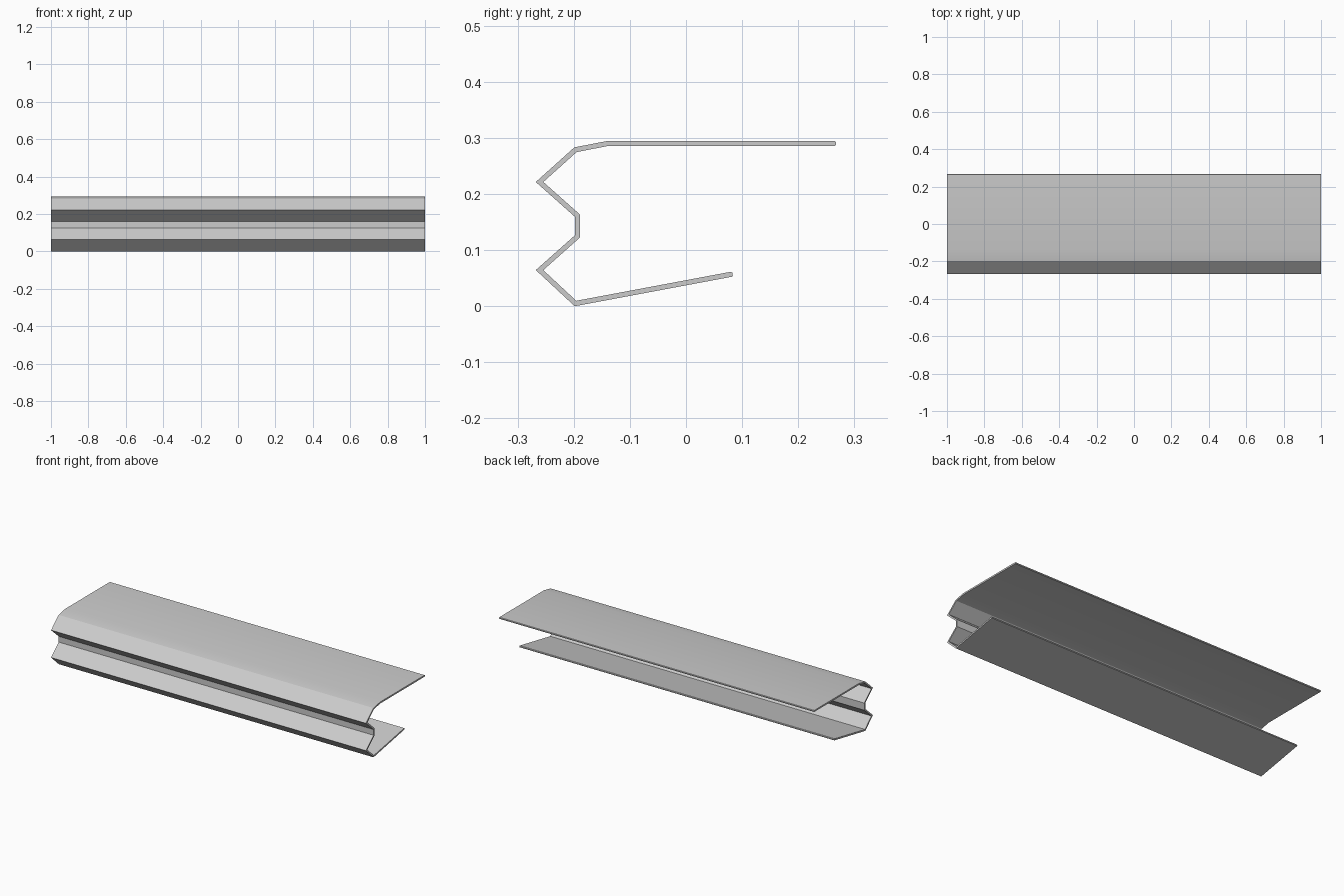
import bpy, bmesh
from mathutils import Vector

if "Cube" in bpy.data.objects:
    bpy.data.objects.remove(bpy.data.objects["Cube"])

HALF_LENGTH, HALF_THICK, END_CHAMFER = 1.0, 0.0045, 0.002

# Centre line of the folded sheet (y, z), from the top flange to the lower lip
path = [Vector(p) for p in (
    (0.267, 0.291), (-0.138, 0.291), (-0.197, 0.2795), (-0.261, 0.222),
    (-0.1935, 0.162), (-0.1935, 0.125), (-0.261, 0.065), (-0.197, 0.0055),
    (0.083, 0.058))]


def normal(a, b):
    d = (b - a).normalized()
    return Vector((-d.y, d.x))


def offset(pts, dist):
    """Mitred offset of the path, pulled back slightly at both ends."""
    out = []
    for i, p in enumerate(pts):
        n1 = normal(pts[max(i - 1, 0)], pts[max(i, 1)])
        n2 = normal(pts[min(i, len(pts) - 2)], pts[min(i + 1, len(pts) - 1)])
        m = (n1 + n2).normalized()
        out.append(p + m * (dist / m.dot(n1)))
    out[0] += (pts[1] - pts[0]).normalized() * END_CHAMFER
    out[-1] += (pts[-2] - pts[-1]).normalized() * END_CHAMFER
    return out


def end_edge(p, a, b):
    """Blunt end between the two chamfers."""
    n = normal(a, b) * (HALF_THICK - END_CHAMFER)
    return [p - n, p + n]


# Closed outline: one side, lower lip end, other side, top flange end
start = end_edge(path[0], path[0], path[1])
finish = end_edge(path[-1], path[-2], path[-1])
outline = (offset(path, HALF_THICK) + finish[::-1]
           + offset(path, -HALF_THICK)[::-1] + start)
floor = min(p.y for p in outline)

# Extrude the outline along x
bm = bmesh.new()
cap = bm.faces.new([bm.verts.new((-HALF_LENGTH, p.x, p.y - floor)) for p in outline])
ext = bmesh.ops.extrude_face_region(bm, geom=[cap], use_keep_orig=True)
moved = [g for g in ext["geom"] if isinstance(g, bmesh.types.BMVert)]
bmesh.ops.translate(bm, verts=moved, vec=(2 * HALF_LENGTH, 0, 0))
bmesh.ops.recalc_face_normals(bm, faces=bm.faces)
mesh = bpy.data.meshes.new("folded_rail")
bm.to_mesh(mesh)
bm.free()

rail = bpy.data.objects.new("folded_rail", mesh)
bpy.context.collection.objects.link(rail)
bpy.context.view_layer.objects.active = rail
rail.select_set(True)
bpy.ops.object.shade_smooth_by_angle(angle=0.5)
